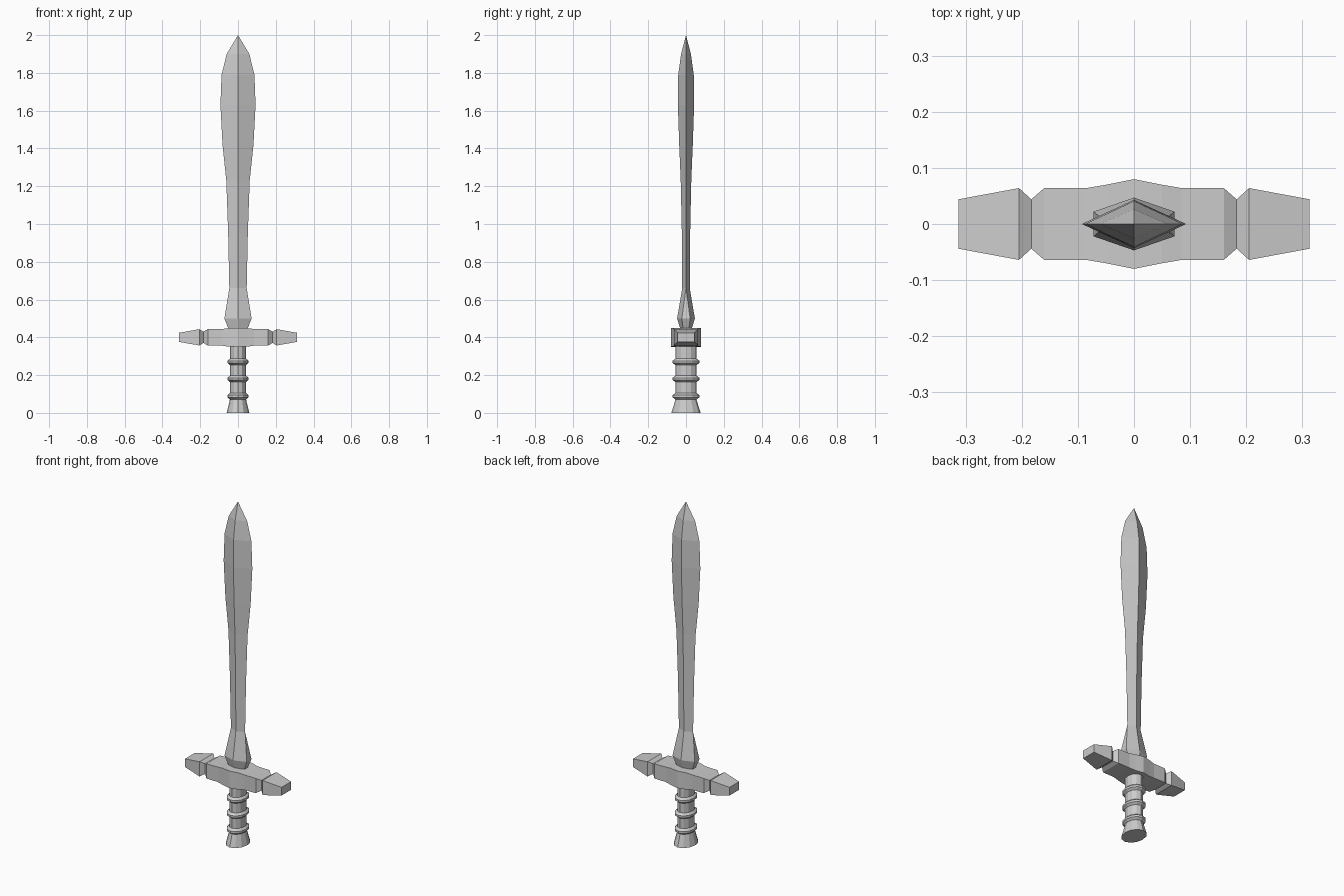
import bpy, bmesh
from math import cos, sin, pi
from mathutils import Vector

if "Cube" in bpy.data.objects:
    bpy.data.objects.remove(bpy.data.objects["Cube"])


def loft(name, rings):
    """Skin a list of equal-length point rings, capping both ends."""
    bm = bmesh.new()
    loops = [[bm.verts.new(p) for p in ring] for ring in rings]
    n = len(loops[0])
    for a, b in zip(loops, loops[1:]):
        for i in range(n):
            j = (i + 1) % n
            bm.faces.new((a[i], a[j], b[j], b[i]))
    bm.faces.new(loops[0][::-1])
    bm.faces.new(loops[-1])
    bmesh.ops.remove_doubles(bm, verts=bm.verts[:], dist=0.0005)
    bmesh.ops.recalc_face_normals(bm, faces=bm.faces[:])
    mesh = bpy.data.meshes.new(name)
    bm.to_mesh(mesh)
    bm.free()
    obj = bpy.data.objects.new(name, mesh)
    bpy.context.collection.objects.link(obj)
    return obj


def blade_ring(z, x, y, edge):
    """Diamond section; edge > 0 flattens the sharp sides."""
    return [Vector(p) for p in ((x, -edge, z), (x, edge, z), (0, y, z),
                                (-x, edge, z), (-x, -edge, z), (0, -y, z))]


# Leaf-shaped blade: height, half width, half thickness
blade = [(0.66, 0.046, 0.020), (0.95, 0.052, 0.022), (1.23, 0.062, 0.028),
         (1.42, 0.082, 0.036), (1.63, 0.093, 0.043), (1.79, 0.087, 0.041),
         (1.90, 0.060, 0.026), (2.00, 0.0, 0.0)]
loft("blade", [blade_ring(z, x, y, 0) for z, x, y in blade])

# Flared blade base with flat sides
base = [(0.43, 0.045, 0.026, 0.013), (0.50, 0.072, 0.047, 0.022),
        (0.66, 0.046, 0.020, 0.0)]
loft("blade_base", [blade_ring(*row) for row in base])

# Notched crossguard: distance from centre, half depth, half height
half = [(0.0, 0.080, 0.050), (0.05, 0.070, 0.049), (0.085, 0.064, 0.044),
        (0.16, 0.064, 0.043), (0.183, 0.044, 0.030),
        (0.205, 0.064, 0.043), (0.313, 0.044, 0.024)]
guard = [(-x, y, h) for x, y, h in half[:0:-1]] + half
loft("crossguard", [[(x, -y, 0.4 - h), (x, y, 0.4 - h),
                     (x, y, 0.4 + h), (x, -y, 0.4 + h)] for x, y, h in guard])

# Oval grip with flared pommel and three raised bands: height, half width
grip = [(0.0, 0.060), (0.07, 0.043)]
for c in (0.088, 0.18, 0.27):
    grip += [(c - 0.017, 0.043), (c - 0.006, 0.055),
             (c + 0.006, 0.055), (c + 0.017, 0.043)]
grip.append((0.37, 0.043))
SIDES = 12
loft("grip", [[(r * cos(2 * pi * i / SIDES), 1.29 * r * sin(2 * pi * i / SIDES), z)
               for i in range(SIDES)] for z, r in grip])
